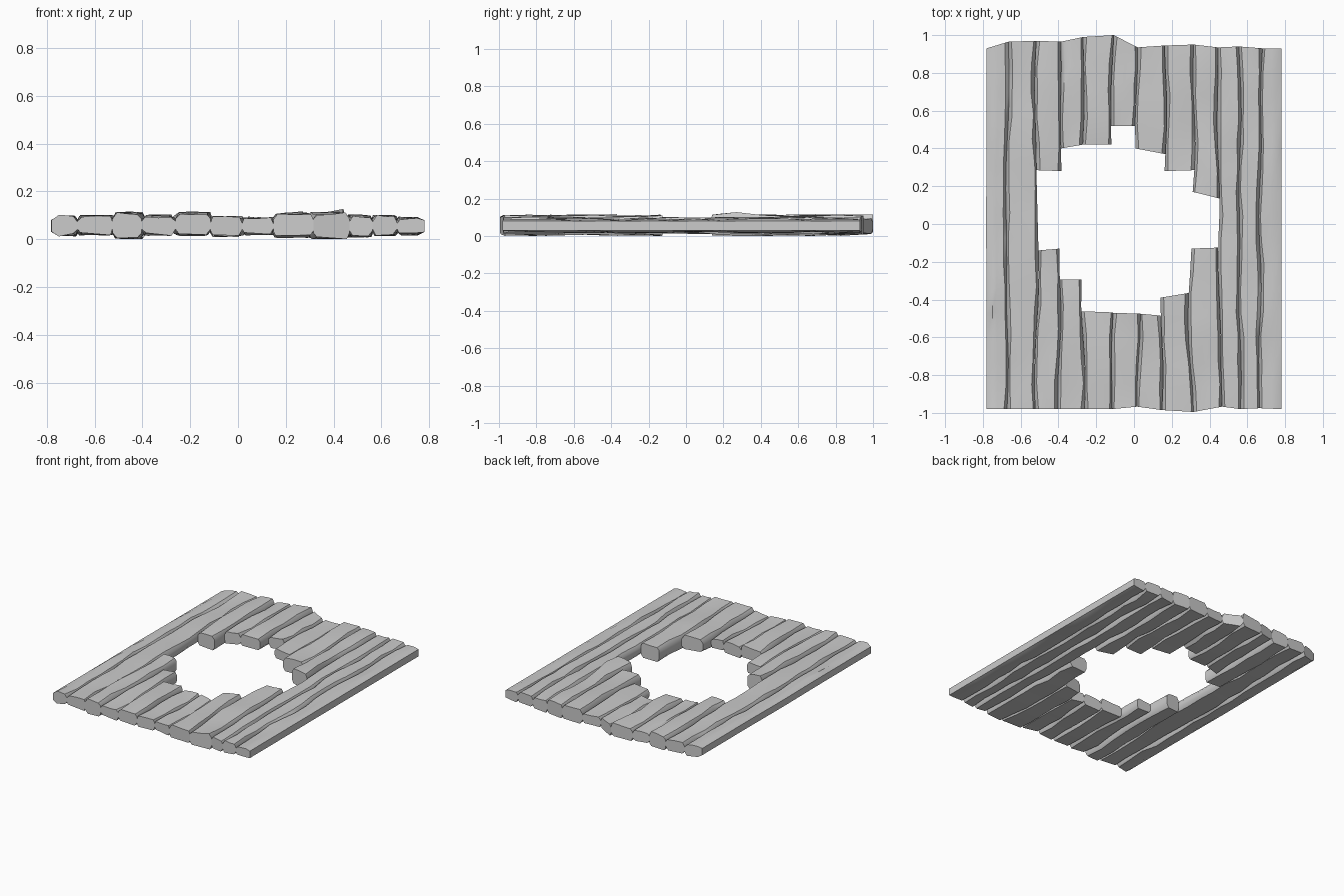
import bpy, bmesh, math, random

if "Cube" in bpy.data.objects:
    bpy.data.objects.remove(bpy.data.objects["Cube"])
random.seed(4)

wood = bpy.data.materials.new("grey weathered wood")
wood.diffuse_color = (0.6, 0.6, 0.6, 1)
wood.use_nodes = True
wood.node_tree.nodes["Principled BSDF"].inputs["Base Color"].default_value = wood.diffuse_color

# Seam lines between planks: x at the five y stations
STATIONS = [0.95, 0.45, 0.0, -0.4, -0.97]
SEAMS = [
    (-.78, -.78, -.783, -.78, -.78), (-.66, -.67, -.68, -.67, -.67),
    (-.52, -.525, -.505, -.51, -.53), (-.39, -.385, -.39, -.39, -.40),
    (-.265, -.27, -.27, -.275, -.26), (-.11, -.125, -.11, -.11, -.12),
    (.015, .01, .02, .03, .02), (.165, .17, .16, .145, .15),
    (.315, .32, .31, .285, .31), (.44, .445, .45, .45, .47),
    (.56, .565, .555, .56, .565), (.68, .67, .665, .67, .66),
    (.78, .78, .78, .78, .78)]
# Outer end y of each seam (back, front)
BACK = [.93, .965, .97, .965, .99, 1.0, .935, .945, .95, .935, .94, .93, .93]
FRONT = [-.98, -.98, -.98, -.98, -.98, -.98, -.967, -.985, -.995, -.967, -.98, -.975, -.98]
# Height range of each plank
ZLO = [.018, .022, .005, .02, .02, .016, .022, .012, .005, .014, .02, .022]
ZHI = [.095, .096, .108, .098, .108, .092, .088, .105, .108, .096, .096, .088]
# Broken edges: plank -> (back piece y left/right, front piece y left/right)
HOLE = {2: (.285, .28, -.14, -.13), 3: (.40, .42, -.295, -.295),
        4: (.42, .42, -.462, -.468), 5: (.52, .52, -.47, -.475),
        6: (.40, .37, -.475, -.485), 7: (.28, .285, -.39, -.365),
        8: (.17, .135, -.13, -.125)}


def seam_x(i, y):
    s = SEAMS[i]
    wob = 0 if i in (0, 12) else .005 * math.sin(9 * y + i * 2.1)
    if y >= STATIONS[0]:
        return s[0] + wob
    for k in range(4):
        if y >= STATIONS[k + 1]:
            t = (STATIONS[k] - y) / (STATIONS[k] - STATIONS[k + 1])
            t = t * t * (3 - 2 * t)
            return s[k] + (s[k + 1] - s[k]) * t + wob
    return s[4] + wob


def plank(name, i, yl0, yr0, yl1, yr1):
    """Worn plank lofted from chamfered sections between two slanted ends."""
    n = max(4, round(abs(yl0 - yl1) / .13))
    bm = bmesh.new()
    rings = []
    for k in range(n + 1):
        t = k / n
        yl, yr = yl0 + (yl1 - yl0) * t, yr0 + (yr1 - yr0) * t
        xl, xr = seam_x(i, yl), seam_x(i + 1, yr)
        j = [random.uniform(-.007, .007) for _ in range(4)]
        lo, hi = ZLO[i], ZHI[i]
        # splintered bump beside the hole
        if i == 7 and abs(yl + .42) < .1 or i in (3, 8) and abs(yl - .3) < .1:
            j[2] += .014
        c = [random.uniform(.008, .02) for _ in range(4)]
        dl = dr = .022
        if i == 0:
            c[0] = c[3] = .03
            lz = (.032, .08)
        else:
            lz = (lo + dl, hi - dl)
        rz = (lo + dr, hi - dr)
        if i == 11:
            c[1] = c[2] = .03
            rz = (.03, .08)
        prof = [(xl, lz[0]), (xl + c[0], max(.001, lo + j[0])),
                (xr - c[1], max(.001, lo + j[1])), (xr, rz[0]),
                (xr, rz[1]), (xr - c[2], hi + j[2]),
                ((xl + xr) / 2, hi + (j[2] + j[3]) / 2 + random.uniform(-.004, .004)),
                (xl + c[3], hi + j[3]), (xl, lz[1])]
        ring = []
        for x, z in prof:
            u = (x - xl) / (xr - xl)
            ring.append(bm.verts.new((x, yl + (yr - yl) * u, z)))
        rings.append(ring)
    for a, b in zip(rings, rings[1:]):
        for q in range(len(a)):
            r = (q + 1) % len(a)
            bm.faces.new((a[q], a[r], b[r], b[q]))
    bm.faces.new(rings[0])
    bm.faces.new(rings[-1][::-1])
    bmesh.ops.recalc_face_normals(bm, faces=bm.faces)
    me = bpy.data.meshes.new(name)
    bm.to_mesh(me)
    bm.free()
    me.materials.append(wood)
    ob = bpy.data.objects.new(name, me)
    bpy.context.collection.objects.link(ob)
    bpy.ops.object.select_all(action='DESELECT')
    ob.select_set(True)
    bpy.context.view_layer.objects.active = ob
    bpy.ops.object.shade_smooth_by_angle(angle=math.radians(40))


for i in range(12):
    if i in HOLE:
        a, b, c, d = HOLE[i]
        plank(f"back_plank_{i + 1}", i, BACK[i], BACK[i + 1], a, b)
        plank(f"front_plank_{i + 1}", i, c, d, FRONT[i], FRONT[i + 1])
    else:
        plank(f"full_plank_{i + 1}", i, BACK[i], BACK[i + 1], FRONT[i], FRONT[i + 1])
